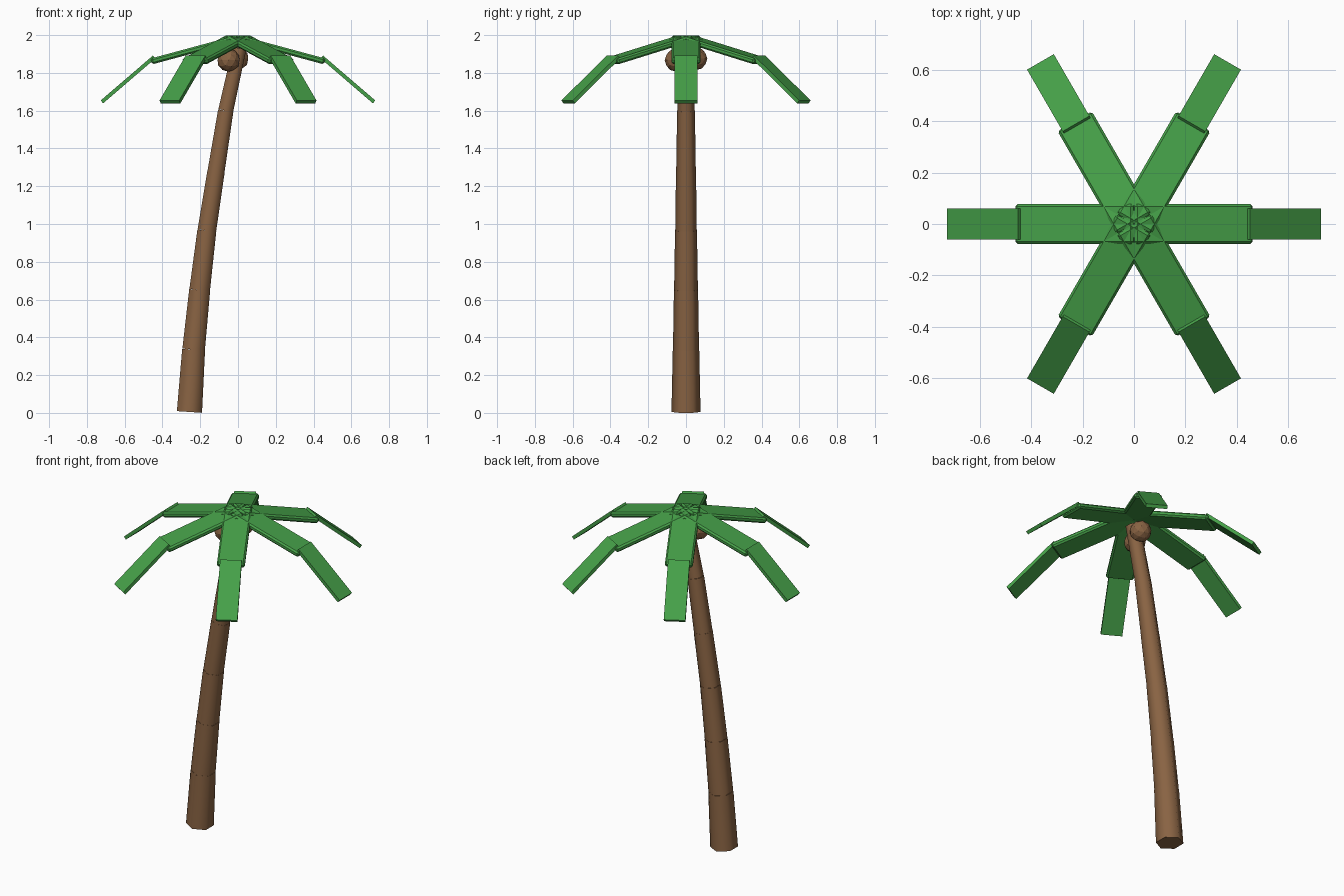
import bpy, bmesh, math
from mathutils import Matrix, Vector

if "Cube" in bpy.data.objects:
    bpy.data.objects.remove(bpy.data.objects["Cube"], do_unlink=True)


def make_material(name, rgb):
    mat = bpy.data.materials.new(name)
    mat.use_nodes = True
    color = (*rgb, 1)
    mat.diffuse_color = color
    mat.node_tree.nodes["Principled BSDF"].inputs["Base Color"].default_value = color
    return mat


bark = make_material("bark brown", (0.25, 0.125, 0.056))
leaf_green = make_material("leaf green", (0.06, 0.35, 0.065))


def add_object(name, bm, mat, matrix, smooth_angle=None):
    mesh = bpy.data.meshes.new(name)
    bm.to_mesh(mesh)
    bm.free()
    mesh.materials.append(mat)
    obj = bpy.data.objects.new(name, mesh)
    bpy.context.collection.objects.link(obj)
    obj.matrix_world = matrix
    if smooth_angle:
        bpy.ops.object.select_all(action="DESELECT")
        obj.select_set(True)
        bpy.context.view_layer.objects.active = obj
        bpy.ops.object.shade_smooth_by_angle(angle=math.radians(smooth_angle))
    return obj


def trunk_segment(index, low, high, r_low, r_high):
    """Six-sided tapered segment between two points in the xz plane."""
    axis = high - low
    bm = bmesh.new()
    bmesh.ops.create_cone(bm, cap_ends=True, segments=6, radius1=r_low,
                          radius2=r_high, depth=axis.length)
    tilt = Matrix.Rotation(math.atan2(axis.x, axis.z), 4, "Y")
    add_object(f"trunk_segment_{index}", bm, bark,
               Matrix.Translation((low + high) / 2) @ tilt, 65)


def leaf_plate(name, start, end, width, thick, angle, bevel=0):
    """Sloping plate whose top centre line runs from start to end (radius, z)."""
    a, b = Vector((start[0], 0, start[1])), Vector((end[0], 0, end[1]))
    run = b - a
    bm = bmesh.new()
    bmesh.ops.create_cube(bm, size=1)
    bmesh.ops.scale(bm, vec=(run.length, width, thick), verts=bm.verts)
    bmesh.ops.translate(bm, vec=(0, 0, -thick / 2), verts=bm.verts)
    slope = Matrix.Rotation(math.atan2(-run.z, run.x), 4, "Y")
    turn = Matrix.Rotation(angle, 4, "Z")
    obj = add_object(name, bm, leaf_green, turn @ Matrix.Translation((a + b) / 2) @ slope)
    if bevel:
        mod = obj.modifiers.new("Bevel", "BEVEL")
        mod.width = bevel
        mod.segments = 1


# Curved trunk of stacked segments
path = [Vector((x, 0, z)) for x, z in (
    (-0.257, 0.005), (-0.235, 0.335), (-0.203, 0.65), (-0.165, 0.965),
    (-0.116, 1.28), (-0.065, 1.6), (0.008, 1.93))]
radii = [0.077, 0.069, 0.063, 0.057, 0.052, 0.046, 0.041]
for i in range(6):
    trunk_segment(i + 1, path[i], path[i + 1], radii[i], radii[i + 1] + 0.001)

# Pair of nuts below the crown
for name, spot in (("front_nut", (-0.05, -0.052, 1.867)), ("back_nut", (-0.004, 0.052, 1.875))):
    bm = bmesh.new()
    bmesh.ops.create_icosphere(bm, subdivisions=2, radius=0.061)
    add_object(name, bm, bark, Matrix.Translation(spot))

# Six fronds, each with a bevelled inner plate and a steeper outer plate
for i in range(6):
    angle = i * math.pi / 3
    leaf_plate(f"inner_frond_{i + 1}", (0.004, 2.0), (0.463, 1.876), 0.154, 0.032, angle, 0.009)
    leaf_plate(f"outer_frond_{i + 1}", (0.45, 1.892), (0.727, 1.654), 0.12, 0.02, angle)
